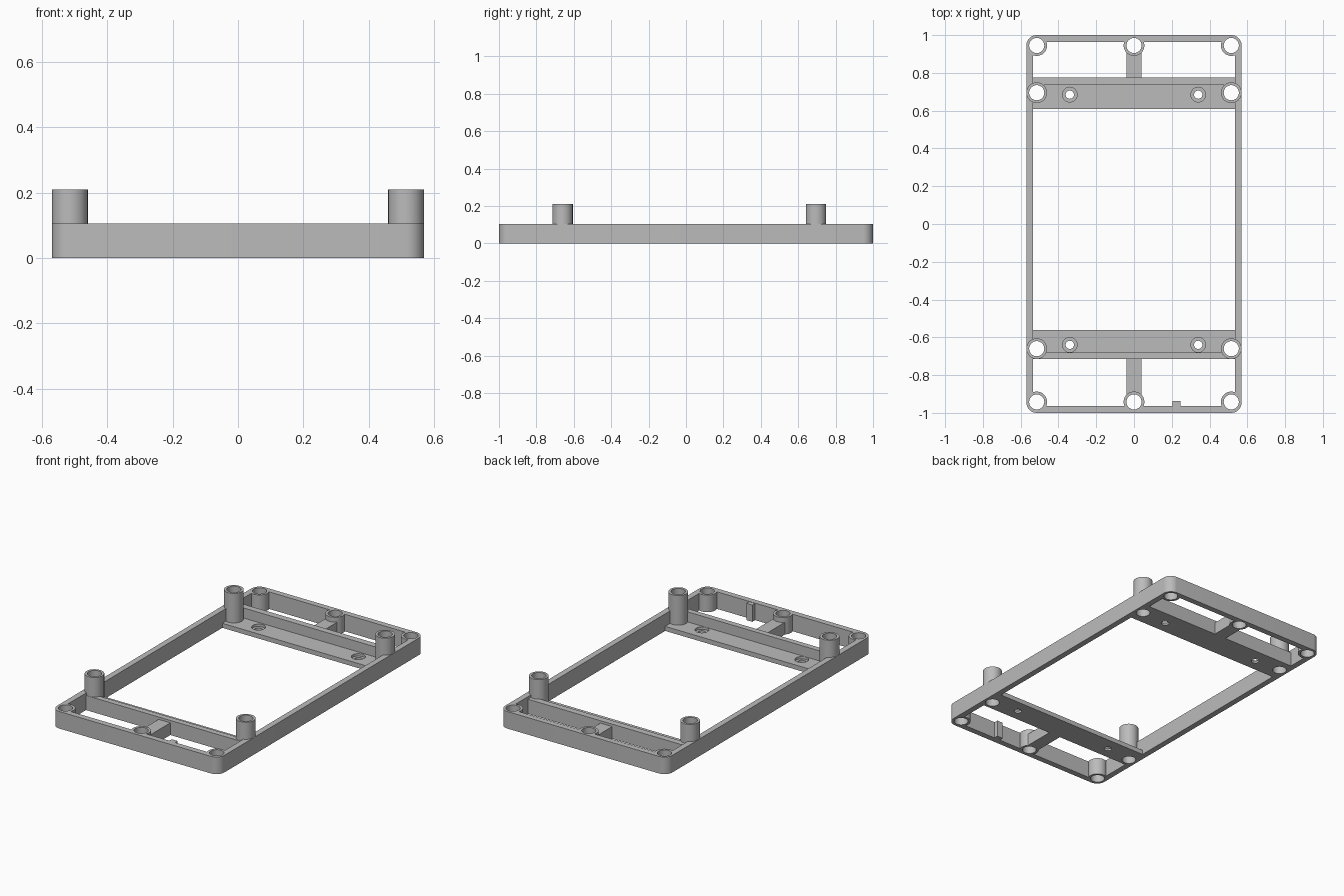
import bpy, bmesh, math
from mathutils import Vector

old = bpy.data.objects.get("Cube")
if old:
    bpy.data.objects.remove(old, do_unlink=True)

grey = bpy.data.materials.new("plain grey")
grey.use_nodes = True
COLOR = (0.5, 0.5, 0.5, 1)
grey.diffuse_color = COLOR
grey.node_tree.nodes["Principled BSDF"].inputs["Base Color"].default_value = COLOR

HEIGHT, POST_TOP = 0.105, 0.21
HALF_X, WALL, BOSS_R, HOLE_R = 0.57, 0.036, 0.055, 0.04
BOSS_X = 0.515


def finish(name, bm):
    bmesh.ops.recalc_face_normals(bm, faces=bm.faces)
    mesh = bpy.data.meshes.new(name)
    bm.to_mesh(mesh)
    bm.free()
    mesh.materials.append(grey)
    obj = bpy.data.objects.new(name, mesh)
    bpy.context.collection.objects.link(obj)
    return obj


def prism(name, points, direction):
    """Extrude a closed outline along a direction."""
    bm = bmesh.new()
    face = bm.faces.new([bm.verts.new(p) for p in points])
    ext = bmesh.ops.extrude_face_region(bm, geom=[face])
    verts = [g for g in ext["geom"] if isinstance(g, bmesh.types.BMVert)]
    bmesh.ops.translate(bm, verts=verts, vec=Vector(direction))
    return finish(name, bm)


def box(name, x0, x1, y0, y1, z0, z1):
    outline = [(x0, y0, z0), (x1, y0, z0), (x1, y1, z0), (x0, y1, z0)]
    return prism(name, outline, (0, 0, z1 - z0))


def cylinders(name, centres, radius, z0, z1, sides=40):
    """One object holding an upright cylinder at every centre."""
    bm = bmesh.new()
    for x, y in centres:
        made = bmesh.ops.create_cone(bm, cap_ends=True, segments=sides, radius1=radius,
                                     radius2=radius, depth=z1 - z0)
        bmesh.ops.translate(bm, verts=made["verts"], vec=(x, y, (z0 + z1) / 2))
    return finish(name, bm)


def cut(obj, cutter):
    mod = obj.modifiers.new("cut", 'BOOLEAN')
    mod.operation, mod.solver, mod.object = 'DIFFERENCE', 'EXACT', cutter
    bpy.ops.object.select_all(action='DESELECT')
    bpy.context.view_layer.objects.active = obj
    obj.select_set(True)
    bpy.ops.object.modifier_apply(modifier=mod.name)


# Layout of the screw positions
boss_centres = [(x, y) for x in (-BOSS_X, 0, BOSS_X) for y in (-0.942, 0.945)]
post_centres = [(x, y) for x in (-BOSS_X, BOSS_X) for y in (-0.66, 0.695)]
screw_centres = [(x, y) for x in (-0.34, 0.34) for y in (-0.64, 0.685)]

# Rounded outer frame
outline = []
for i, (sx, sy) in enumerate([(1, 1), (-1, 1), (-1, -1), (1, -1)]):
    for k in range(9):
        a = math.radians(90 * i + 90 * k / 8)
        outline.append((sx * (HALF_X - BOSS_R) + BOSS_R * math.cos(a),
                        sy * (1 - BOSS_R) + BOSS_R * math.sin(a), 0))
frame = prism("outer_frame", outline, (0, 0, HEIGHT))
opening = box("opening_cutter", WALL - HALF_X, HALF_X - WALL,
              WALL - 1, 1 - WALL, -0.1, 0.3)
cut(frame, opening)

# Bosses in the frame and taller standing posts
bosses = cylinders("frame_bosses", boss_centres, BOSS_R, 0, HEIGHT)
posts = cylinders("standing_posts", post_centres, BOSS_R - 0.0003, 0, POST_TOP)
parts = [frame, bosses, posts]

# Stepped cross bars: tall rail on the outside, thin shelf on the inside
crossbars = []
for name, outer, step, inner in (("front", -0.715, -0.68, -0.56),
                                 ("back", 0.775, 0.735, 0.61)):
    section = [(outer, 0), (outer, 0.09), (step, 0.09), (step, 0.028),
               (inner, 0.028), (inner, 0)]
    bar = prism(name + "_crossbar", [(-0.538, y, z) for y, z in section], (1.076, 0, 0))
    crossbars.append(bar)
    # Short rib joining the cross bar to the middle boss
    end = math.copysign(0.91, outer)
    low, high = sorted((outer, end))
    parts.append(box(name + "_rib", -0.04, 0.04, low, high, 0, 0.075))
parts += crossbars

# Small key on the inside of the front wall
parts.append(box("front_key", 0.205, 0.245, -0.97, -0.937, 0, HEIGHT - 0.002))

# Through holes, then the shallow counterbores in the shelves
holes = cylinders("hole_cutter", boss_centres + post_centres, HOLE_R, -0.1, 0.4)
screws = cylinders("screw_cutter", screw_centres, 0.022, -0.1, 0.4, 24)
sinks = cylinders("counterbore_cutter", screw_centres, 0.039, 0.013, 0.3, 32)
for part in parts:
    cut(part, holes)
for bar in crossbars:
    cut(bar, sinks)
    cut(bar, screws)
for helper in (opening, holes, screws, sinks):
    bpy.data.objects.remove(helper, do_unlink=True)

# Smooth round walls, sharp edges
bpy.ops.object.select_all(action='DESELECT')
for part in parts:
    part.select_set(True)
bpy.context.view_layer.objects.active = frame
bpy.ops.object.shade_smooth_by_angle(angle=math.radians(30))
